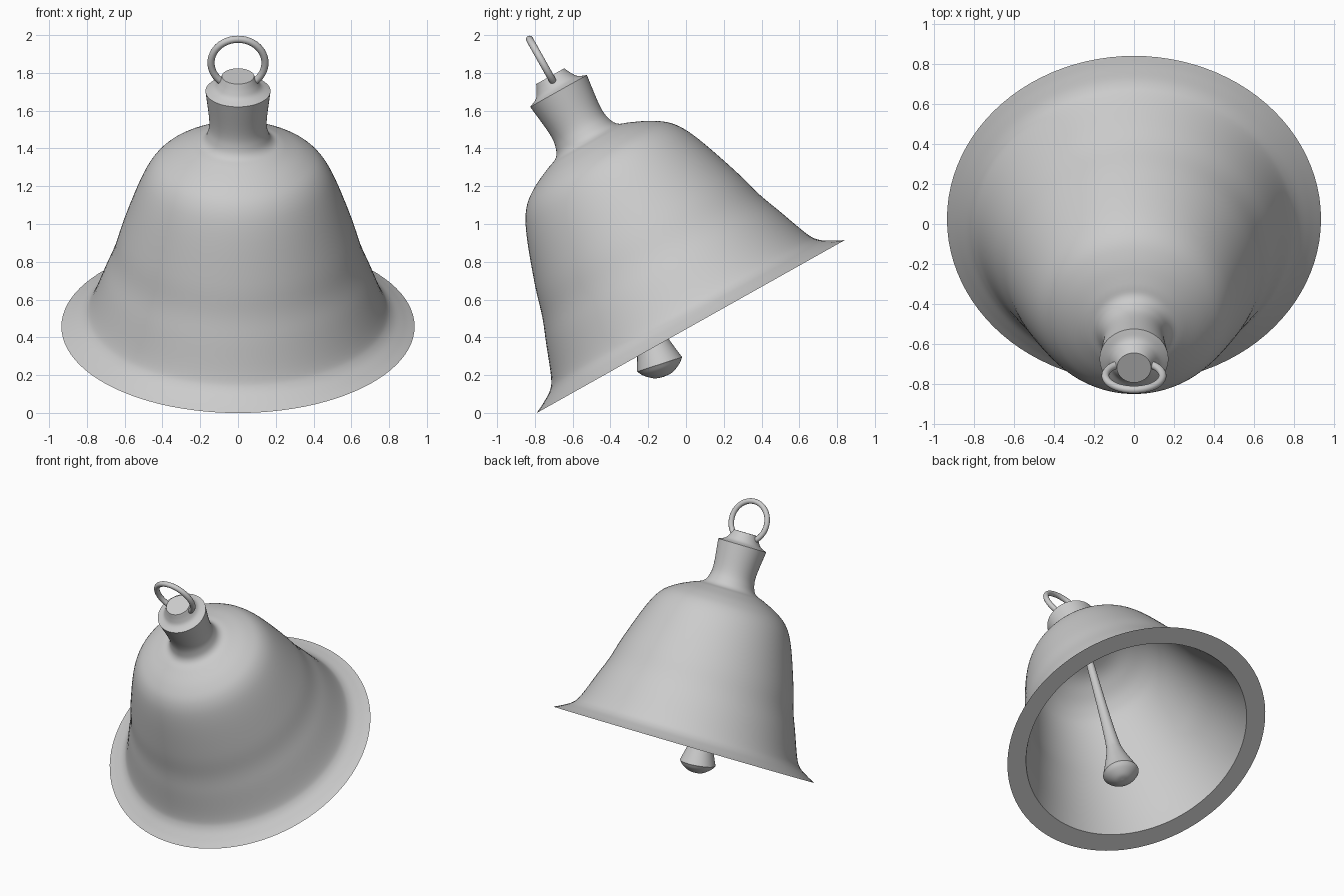
import bpy, bmesh, math
from mathutils import Matrix, Vector

cube = bpy.data.objects.get("Cube")
if cube:
    bpy.data.objects.remove(cube)

grey = bpy.data.materials.new("bell_grey")
grey.use_nodes = True
COLOUR = (0.6, 0.6, 0.6, 1)
grey.diffuse_color = COLOUR
grey.node_tree.nodes["Principled BSDF"].inputs["Base Color"].default_value = COLOUR

# The bell swings forward about the centre of its mouth
TILT = math.radians(29.3)
SWING = Matrix.Translation((0, 0.025, 0.457)) @ Matrix.Rotation(TILT, 4, 'X')


def curve(points, steps=5):
    """Smooth path through (radius, height) points."""
    p = [Vector(q) for q in points]
    p = [2 * p[0] - p[1]] + p + [2 * p[-1] - p[-2]]
    out = []
    for a, b, c, d in zip(p, p[1:], p[2:], p[3:]):
        for i in range(steps):
            t = i / steps
            out.append(0.5 * (2 * b + (c - a) * t + (2 * a - 5 * b + 4 * c - d) * t * t
                              + (3 * b - a - 3 * c + d) * t ** 3))
    return out + [p[-2]]


def lathe(name, profile, matrix, sides=96):
    """Turn a profile, listed from bottom outside to top, around z."""
    bm = bmesh.new()
    verts = [bm.verts.new((max(r, 0), 0, z)) for r, z in profile]
    edges = [bm.edges.new(pair) for pair in zip(verts, verts[1:])]
    bmesh.ops.spin(bm, geom=verts + edges, axis=(0, 0, 1), cent=(0, 0, 0),
                   steps=sides, angle=math.tau, use_duplicate=False)
    bmesh.ops.remove_doubles(bm, verts=bm.verts, dist=0.0005)
    bmesh.ops.recalc_face_normals(bm, faces=bm.faces)
    mesh = bpy.data.meshes.new(name)
    bm.to_mesh(mesh)
    bm.free()
    obj = bpy.data.objects.new(name, mesh)
    bpy.context.collection.objects.link(obj)
    finish(obj, matrix)
    return obj


def finish(obj, matrix):
    obj.matrix_world = matrix
    obj.data.materials.append(grey)
    bpy.ops.object.select_all(action='DESELECT')
    obj.select_set(True)
    bpy.context.view_layer.objects.active = obj
    bpy.ops.object.shade_smooth_by_angle(angle=math.radians(35))


# Bell: flared outer wall and neck, concave cap, thin inner wall, flat rim
outer = curve([(0.935, 0), (0.88, 0.028), (0.815, 0.07), (0.775, 0.13), (0.71, 0.3),
               (0.66, 0.43), (0.61, 0.6), (0.52, 0.85), (0.45, 0.975), (0.36, 1.047),
               (0.25, 1.1), (0.19, 1.125), (0.162, 1.17), (0.152, 1.25), (0.172, 1.43)])
cap = curve([(0.172, 1.43), (0.128, 1.45), (0.105, 1.48), (0.085, 1.52)])
inner = curve([(0, 1.06), (0.2, 1.055), (0.33, 1.0), (0.42, 0.93), (0.485, 0.83),
               (0.575, 0.58), (0.625, 0.42), (0.68, 0.28), (0.745, 0.12), (0.8, 0)])
lathe("bell_body", outer + cap[1:] + [Vector((0, 1.52))] + inner + [outer[0]], SWING)

# Hanging ring, standing upright in the cap
bpy.ops.mesh.primitive_torus_add(major_radius=0.143, minor_radius=0.019,
                                 major_segments=64, minor_segments=16)
ring = bpy.context.object
ring.name = "hanging_ring"
finish(ring, SWING @ Matrix.Translation((0, 0, 1.601)) @ Matrix.Rotation(math.pi / 2, 4, 'X'))

# Clapper, hanging a little nearer to plumb than the bell
bob = curve([(0, -0.07), (0.05, -0.062), (0.1, -0.03), (0.125, 0)])
rod = curve([(0.125, 0), (0.095, 0.09), (0.062, 0.2), (0.047, 0.3), (0.035, 0.6),
             (0.024, 1.19)])
lathe("clapper", bob + rod[1:] + [Vector((0, 1.19))],
      Matrix.Translation((0, -0.14, 0.257)) @ Matrix.Rotation(math.radians(18), 4, 'X'), 48)
